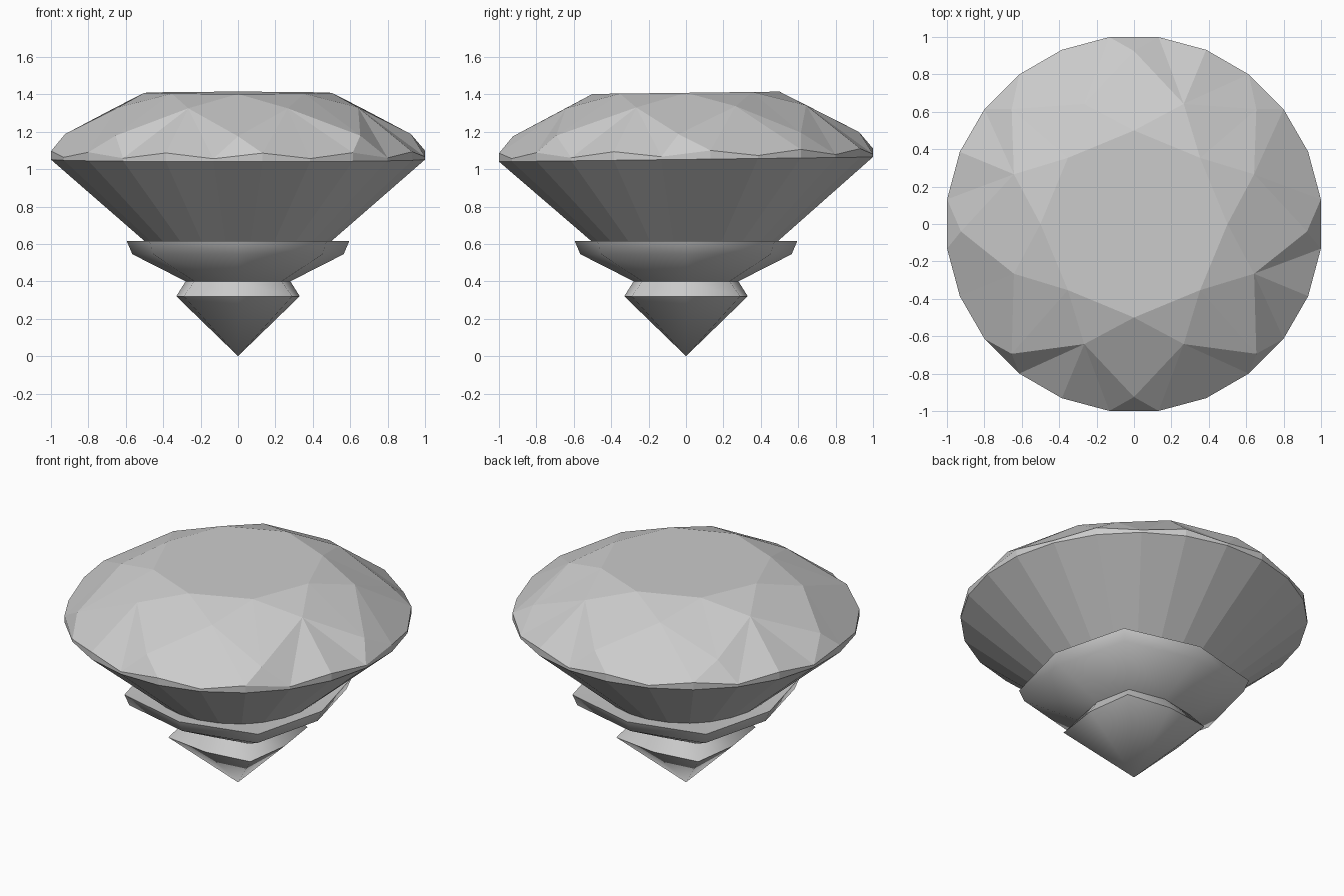
import bpy, bmesh
from math import radians, cos, sin

if "Cube" in bpy.data.objects:
    bpy.data.objects.remove(bpy.data.objects["Cube"])


def polar(r, deg, z):
    a = radians(deg)
    return (r * cos(a), r * sin(a), z)


def finish(bm, name):
    bmesh.ops.recalc_face_normals(bm, faces=bm.faces)
    mesh = bpy.data.meshes.new(name)
    bm.to_mesh(mesh)
    bm.free()
    ob = bpy.data.objects.new(name, mesh)
    bpy.context.collection.objects.link(ob)
    return ob


# Cut gem: octagonal table, star points, kite tips, scalloped 24-sided girdle, cone
bm = bmesh.new()
TILT = 0.0125


def add(p, dy=0.0):
    return bm.verts.new((p[0], p[1] + dy, p[2] + TILT * p[1]))


table = [add(polar(0.5, 45 * k, 1.408)) for k in range(8)]
star = [add(polar(0.695, 45 * k + 22.5, 1.333)) for k in range(8)]
kite = [add(polar(0.925, 45 * k, 1.187), 0 if k in (2, 6) else -0.04) for k in range(8)]
upper = [add(polar(1.008, 15 * i + 7.5, 1.068 if i % 2 else 1.098)) for i in range(24)]
lower = [add(polar(1.008, 15 * i + 7.5, 1.052)) for i in range(24)]
tip = add((0, 0, 0.18))

bm.faces.new(table)
for k in range(8):
    n = (k + 1) % 8
    a, b, c, before = upper[3 * k], upper[3 * k + 1], upper[3 * k + 2], upper[3 * k - 1]
    for f in ((table[k], star[k], table[n]),
              (table[k], star[k - 1], kite[k]), (table[k], kite[k], star[k]),
              (kite[k], before, a),
              (star[k], kite[k], a), (star[k], a, b),
              (star[k], b, c), (star[k], c, kite[n])):
        bm.faces.new(f)
for i in range(24):
    j = (i + 1) % 24
    bm.faces.new((upper[i], lower[i], lower[j], upper[j]))
    bm.faces.new((lower[i], tip, lower[j]))
finish(bm, "gem")

# Pointed holder: eight-sided rings, (radius on axes, radius on diagonals, height)
bm = bmesh.new()
profile = [(0.46, 0.46, 0.60), (0.595, 0.67, 0.615), (0.565, 0.64, 0.545),
           (0.28, 0.33, 0.40), (0.33, 0.41, 0.32)]
rings = [[bm.verts.new(polar(d if k % 2 else r, 45 * k, z)) for k in range(8)]
         for r, d, z in profile]
point = bm.verts.new((0, 0, 0))
for k in range(8):
    n = (k + 1) % 8
    for p, q in zip(rings, rings[1:]):
        bm.faces.new((p[k], p[n], q[n], q[k]))
    bm.faces.new((rings[-1][k], rings[-1][n], point))
holder = finish(bm, "holder")
bpy.ops.object.select_all(action='DESELECT')
holder.select_set(True)
bpy.context.view_layer.objects.active = holder
bpy.ops.object.shade_smooth_by_angle(angle=radians(60))
